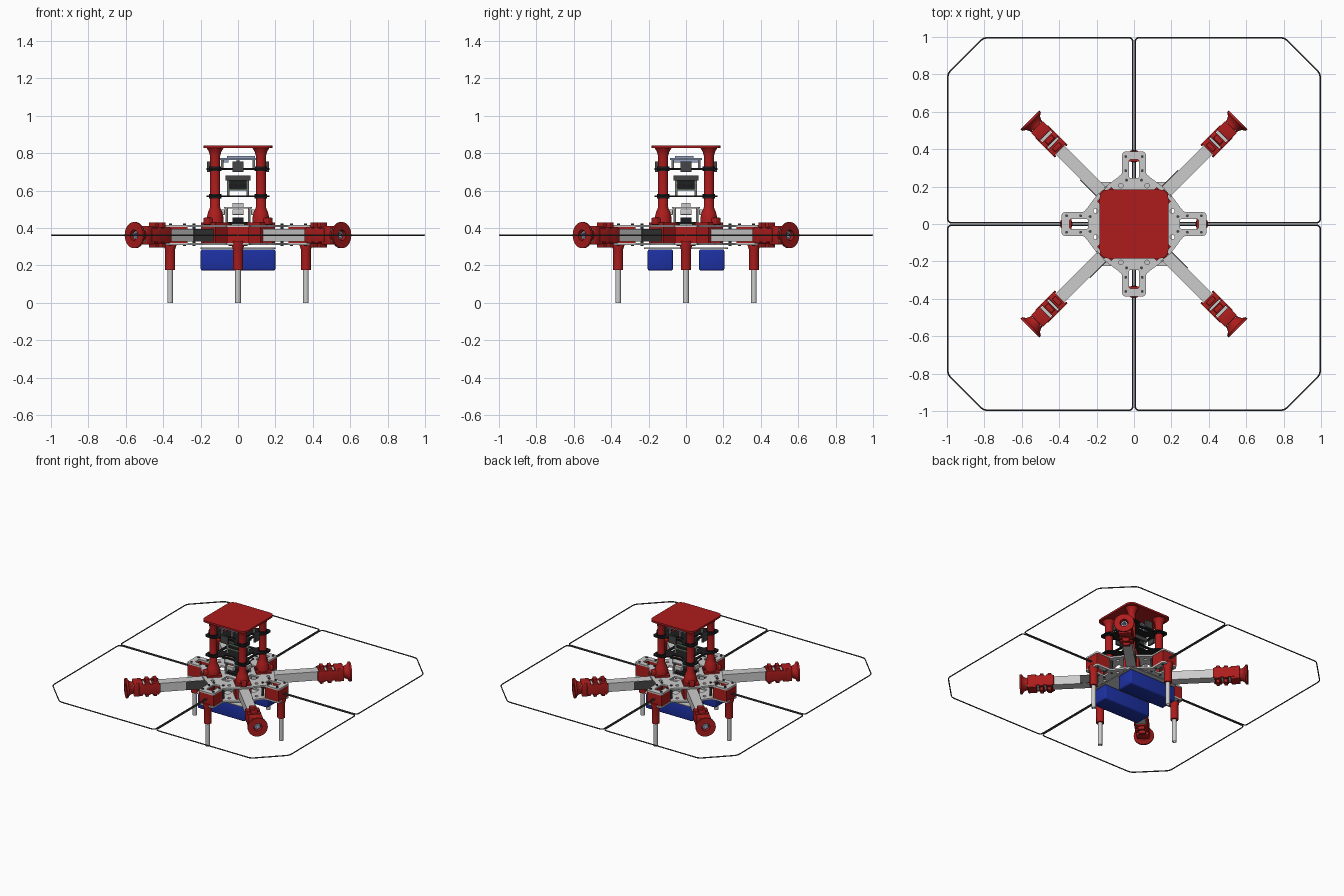
import bpy, bmesh, math
from mathutils import Matrix, Vector

if "Cube" in bpy.data.objects:
    bpy.data.objects.remove(bpy.data.objects["Cube"])


def material(name, rgb):
    m = bpy.data.materials.new(name)
    m.diffuse_color = (*rgb, 1)
    m.use_nodes = True
    m.node_tree.nodes["Principled BSDF"].inputs["Base Color"].default_value = m.diffuse_color
    return m


RED = material("red_plastic", (0.42, 0.012, 0.012))
BLUE = material("battery_blue", (0.012, 0.03, 0.36))
BLACK = material("black", (0.012, 0.012, 0.014))
DARK = material("dark_grey", (0.06, 0.06, 0.06))
BOARD = material("pale_blue", (0.3, 0.36, 0.52))
GREEN = material("circuit_green", (0.2, 0.32, 0.2))


def add(name, mesh, mat=None, turns=1, start=0):
    """Link a mesh once, or repeated around z."""
    if mat:
        mesh.materials.append(mat)
    for k in range(turns):
        ob = bpy.data.objects.new(name, mesh)
        ob.rotation_euler.z = math.radians(start + 360 / turns * k)
        bpy.context.collection.objects.link(ob)


def to_mesh(bm, name):
    bmesh.ops.recalc_face_normals(bm, faces=bm.faces)
    me = bpy.data.meshes.new(name)
    bm.to_mesh(me)
    bm.free()
    me.shade_smooth()
    me.set_sharp_from_angle(angle=math.radians(32))
    return me


def boxes(name, items, mat=None, turns=1, start=0, bevel=0):
    """items: (x0, x1, y0, y1, z0, z1)"""
    bm = bmesh.new()
    for x0, x1, y0, y1, z0, z1 in items:
        m = Matrix.Translation(((x0 + x1) / 2, (y0 + y1) / 2, (z0 + z1) / 2)) @ \
            Matrix.Diagonal((x1 - x0, y1 - y0, z1 - z0, 1))
        bmesh.ops.create_cube(bm, size=1, matrix=m)
    if bevel:
        bmesh.ops.bevel(bm, geom=bm.edges[:], offset=bevel, segments=3,
                        affect='EDGES', profile=0.5)
    add(name, to_mesh(bm, name), mat, turns, start)


def lathes(name, profile, spots, mat=None, turns=1, start=0, along_x=False, closed=False, n=24):
    """Revolve (radius, height) points; one copy at each (x, y, z) spot."""
    bm = bmesh.new()
    tilt = Matrix.Rotation(math.pi / 2, 4, 'Y') if along_x else Matrix()
    for s in spots:
        m = Matrix.Translation(s) @ tilt
        rings = [[bm.verts.new(m @ Vector((r * math.cos(2 * math.pi * i / n),
                                           r * math.sin(2 * math.pi * i / n), h)))
                  for i in range(n)] for r, h in profile]
        pairs = list(zip(rings, rings[1:]))
        if closed:
            pairs.append((rings[-1], rings[0]))
        else:
            bm.faces.new(rings[0])
            bm.faces.new(rings[-1])
        for a, b in pairs:
            for i in range(n):
                j = (i + 1) % n
                bm.faces.new((a[i], a[j], b[j], b[i]))
    add(name, to_mesh(bm, name), mat, turns, start)


def rounded(pts, r, seg=5):
    """Round the corners of a closed 2D outline."""
    out = []
    for i, p in enumerate(pts):
        p = Vector(p)
        a, b = Vector(pts[i - 1]) - p, Vector(pts[(i + 1) % len(pts)]) - p
        d = min(r, a.length * 0.45, b.length * 0.45)
        p0, p1 = p + a.normalized() * d, p + b.normalized() * d
        for k in range(seg + 1):
            t = k / seg
            out.append(p0 * (1 - t) ** 2 + p * 2 * t * (1 - t) + p1 * t * t)
    return out


def rect(x0, x1, y0, y1, r=0.01):
    return rounded([(x0, y0), (x1, y0), (x1, y1), (x0, y1)], r)


def circle(x, y, r, n=12):
    return [Vector((x + r * math.cos(2 * math.pi * i / n), y + r * math.sin(2 * math.pi * i / n)))
            for i in range(n)]


def spin4(pts):
    """Four quarter-turn copies of a point list."""
    return [[Matrix.Rotation(math.pi / 2 * k, 2) @ Vector(p) for p in pts] for k in range(4)]


def curve_part(name, loops, mat, z=0, thick=0, wire=0, turns=1):
    """Flat plate with holes (thick), or a round wire loop (wire)."""
    cu = bpy.data.curves.new(name, 'CURVE')
    cu.dimensions = '3D' if wire else '2D'
    if wire:
        cu.bevel_depth, cu.bevel_resolution = wire, 1
    else:
        cu.fill_mode, cu.extrude = 'BOTH', thick / 2
    for pts in loops:
        s = cu.splines.new('POLY')
        s.points.add(len(pts) - 1)
        for q, p in zip(s.points, pts):
            q.co = (p[0], p[1], 0, 1)
        s.use_cyclic_u = True
    tmp = bpy.data.objects.new(name, cu)
    bpy.context.collection.objects.link(tmp)
    me = bpy.data.meshes.new_from_object(tmp.evaluated_get(bpy.context.evaluated_depsgraph_get()))
    bpy.data.objects.remove(tmp)
    me.transform(Matrix.Translation((0, 0, z)))
    me.materials.clear()
    add(name, me, mat, turns)


# Propeller guard: four thin wire loops
guard = rounded([(0.006, 0.006), (0.996, 0.006), (0.996, 0.805), (0.805, 0.996), (0.006, 0.996)], 0.025)
curve_part("guard_wire", [guard], DARK, z=0.362, wire=0.0042, turns=4)

# Frame plates: four-lobed with slots and screw holes
lobe = [(0.14, -0.2), (0.19, -0.165), (0.225, -0.12), (0.25, -0.085), (0.27, -0.063), (0.387, -0.063),
        (0.387, 0.063), (0.27, 0.063), (0.25, 0.085), (0.225, 0.12), (0.19, 0.165)]
outline = rounded(sum(spin4(lobe), []), 0.018)
holes = spin4(rect(0.245, 0.345, -0.026, 0.026)) + spin4(circle(0.205, 0.07, 0.012)) + \
    spin4(circle(0.205, -0.07, 0.012)) + spin4(rect(0.09, 0.16, -0.03, 0.03))
curve_part("upper_frame_plate", [outline] + holes, None, z=0.411, thick=0.012)
curve_part("lower_frame_plate", [outline] + holes, None, z=0.314, thick=0.012)
bolts = [(x, s * y, 0) for x, y in ((0.36, 0.044), (0.285, 0.044), (0.235, 0.04)) for s in (-1, 1)]
lathes("frame_bolt", [(0.008, 0.304), (0.008, 0.424)], bolts, DARK, 4, n=10)
curve_part("battery_plate", [rect(-0.2, 0.2, -0.225, 0.225, 0.03)], None, z=0.292, thick=0.006)

# Batteries
boxes("battery", [(-0.2, 0.2, s - 0.068, s + 0.068, 0.172, 0.286) for s in (-0.137, 0.137)],
      BLUE, bevel=0.012)

# Legs: bracket between the plates, socket and tube
boxes("leg_bracket", [(0.335, 0.383, -0.06, 0.06, 0.32, 0.405), (0.27, 0.34, -0.06, -0.032, 0.32, 0.405),
                      (0.27, 0.34, 0.032, 0.06, 0.32, 0.405)], RED, 4)
lathes("leg_socket", [(0.027, 0.175), (0.027, 0.285), (0.034, 0.308), (0.034, 0.33)],
       [(0.363, 0, 0)], RED, 4)
lathes("leg_tube", [(0.015, 0), (0.015, 0.19), (0.011, 0.19), (0.011, 0)],
       [(0.363, 0, 0)], None, 4, closed=True)

# Arms: square tubes on the diagonals, with a dark panel on one side
boxes("arm", [(0.09, 0.74, -0.034, 0.034, 0.329, 0.395)], None, 4, 45)
boxes("arm_panel", [(0.21, 0.37, 0.034, 0.038, 0.33, 0.394)], DARK, 4, 45)
boxes("arm_clamp", [(0.12, 0.225, s - 0.009, s + 0.009, 0.308, 0.43) for s in (-0.045, 0.045)] +
      [(0.12, 0.225, -0.05, 0.05, 0.395, 0.43)], RED, 4, 45)

# Motor mounts: two collars, neck and flared flange with a hollow middle
boxes("mount_collar", [(0.56, 0.605, -0.048, 0.048, 0.318, 0.406), (0.57, 0.595, -0.025, 0.025, 0.295, 0.43),
                       (0.62, 0.655, -0.048, 0.048, 0.318, 0.406), (0.625, 0.65, -0.025, 0.025, 0.295, 0.43),
                       (0.55, 0.70, -0.048, -0.036, 0.325, 0.40), (0.55, 0.70, 0.036, 0.048, 0.325, 0.40)],
      RED, 4, 45, bevel=0.004)
boxes("mount_neck", [(0.672, 0.735, -0.045, 0.045, 0.312, 0.412)], RED, 4, 45, bevel=0.006)
lathes("mount_flange", [(0.04, 0.725), (0.043, 0.745), (0.052, 0.763), (0.07, 0.775), (0.07, 0.787),
                        (0.028, 0.787), (0.028, 0.725)],
       [(0, 0, 0.362)], RED, 4, 45, along_x=True, closed=True, n=32)
lathes("motor_shaft_socket", [(0.022, 0.735), (0.022, 0.772), (0.012, 0.772), (0.012, 0.735)],
       [(0, 0, 0.362)], BOARD, 4, 45, along_x=True, closed=True)

# Tower: columns, top cover and two black shelves
lathes("tower_column", [(0.046, 0.417), (0.046, 0.45), (0.038, 0.485), (0.027, 0.51), (0.027, 0.785),
                        (0.034, 0.81), (0.045, 0.827)], [(0.173, 0, 0)], RED, 4, 45)
boxes("column_foot", [(0.125, 0.245, -0.02, 0.02, 0.417, 0.455)], RED, 4, 45, bevel=0.006)
curve_part("top_cover", [rect(-0.184, 0.184, -0.184, 0.184, 0.05)], RED, z=0.834, thick=0.014)
shelf = rounded(sum(spin4([(0.168, -0.168), (0.168, -0.085), (0.125, -0.06), (0.125, 0.06), (0.168, 0.085)]), []), 0.025)
windows = spin4(rect(0.085, 0.108, -0.045, 0.045))
for name, z in (("lower_shelf", 0.57), ("upper_shelf", 0.716)):
    curve_part(name, [shelf] + windows, BLACK, z=z, thick=0.009)
    lathes(name + "_collar", [(0.034, z - 0.012), (0.034, z + 0.012)], [(0.173, 0, 0)], BLACK, 4, 45)

# Electronics on the upper shelf
boxes("control_board", [(-0.1, 0.1, -0.085, 0.085, 0.764, 0.774), (-0.06, 0.09, -0.06, 0.04, 0.774, 0.786),
                        (-0.085, -0.05, -0.07, 0.07, 0.75, 0.764)], BOARD)
lathes("board_standoff", [(0.007, 0.72), (0.007, 0.766)],
       [(x, y, 0) for x in (-0.085, 0.0, 0.085) for y in (-0.07, 0.07)], None, n=10)
boxes("shelf_connector", [(0.15, 0.165, -0.03, 0.03, 0.7, 0.755)], DARK, 4)

# Computer unit on the lower shelf
boxes("computer_lid", [(-0.066, 0.066, -0.066, 0.066, 0.655, 0.682)], DARK)
boxes("computer_body", [(-0.045, 0.045, -0.045, 0.045, 0.6, 0.655)], BLACK)
boxes("computer_board", [(-0.06, 0.06, -0.06, 0.06, z, z + 0.006) for z in (0.604, 0.638)], GREEN)
lathes("computer_post", [(0.006, 0.572), (0.006, 0.655)],
       [(x, y, 0) for x in (-0.052, 0.052) for y in (-0.052, 0.052)], None, n=10)

# Centre stack between frame and lower shelf
curve_part("sensor_plate", [rect(-0.075, 0.075, -0.075, 0.075, 0.02)], None, z=0.508, thick=0.008)
boxes("sensor_block", [(-0.03, 0.03, -0.025, 0.025, 0.512, 0.535)], None)
lathes("sensor_post", [(0.007, 0.415), (0.007, 0.508)],
       [(x, y, 0) for x in (-0.06, 0.06) for y in (-0.06, 0.06)], None, n=10)
boxes("power_board", [(-0.06, 0.06, -0.06, 0.06, 0.418, 0.432), (-0.03, 0.03, -0.03, 0.03, 0.432, 0.455)], BLACK)
boxes("side_damper", [(0.07, 0.1, -0.03, 0.03, 0.47, 0.5)], None, 4, bevel=0.004)
